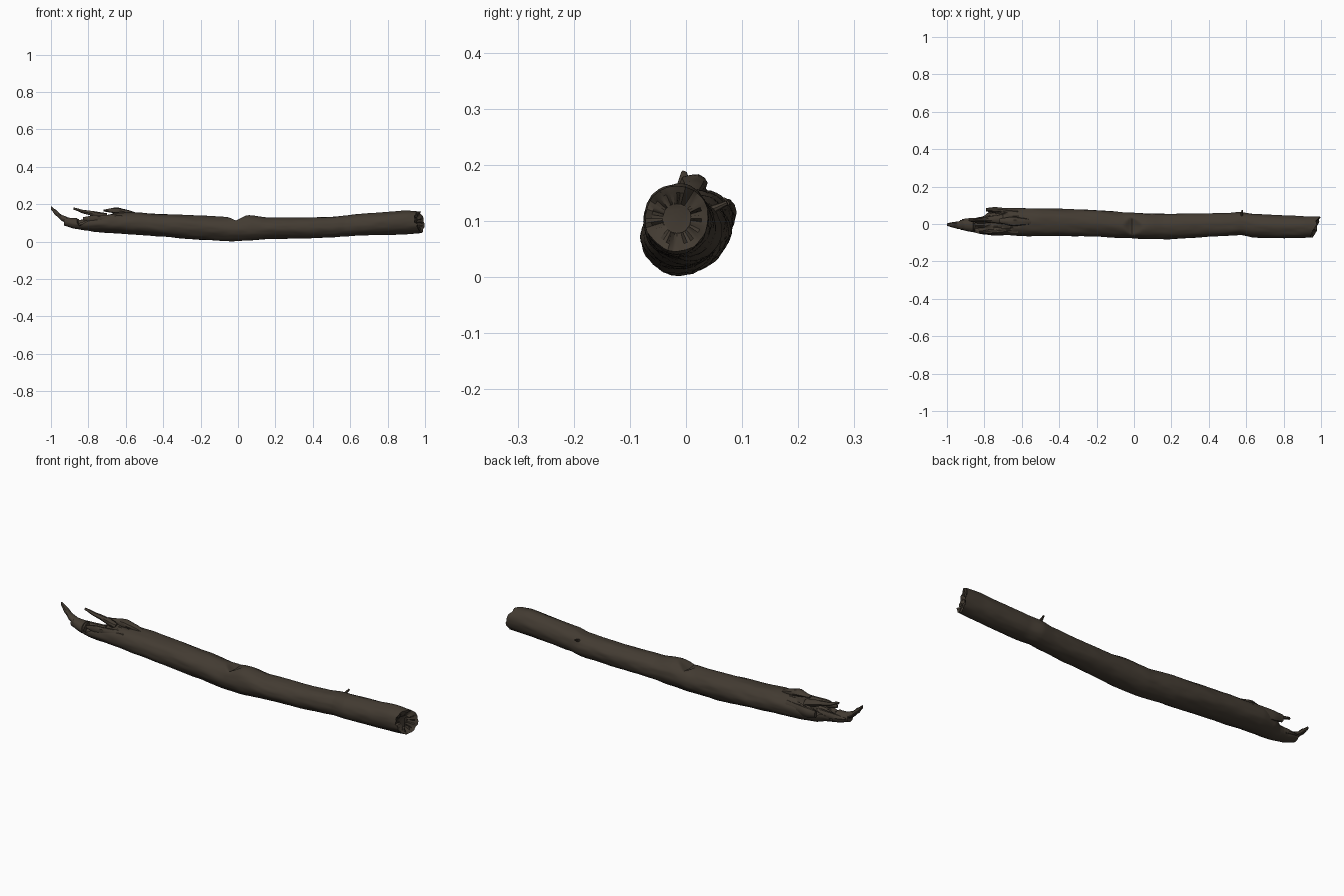
import bpy, bmesh, math, random
from mathutils import Vector, noise

random.seed(4)
bark = bpy.data.materials.new("dark brown bark")
bark.diffuse_color = (0.056, 0.044, 0.032, 1)


def lerp_station(st, x):
    """Smoothly interpolated (y0, y1, z0, z1) at x."""
    for a, b in zip(st, st[1:]):
        if x <= b[0]:
            t = (x - a[0]) / (b[0] - a[0])
            t = t * t * (3 - 2 * t) * 0.5 + t * 0.5
            return [p + (q - p) * t for p, q in zip(a[1:], b[1:])]
    return list(st[-1][1:])


def sweep(name, st, rings, sides, rough=0.0, shape=None, hollow=0.0):
    """Skin oval rings along x; shape(point) reshapes each vertex."""
    bm = bmesh.new()
    loops = []
    x0, x1 = st[0][0], st[-1][0]
    for i in range(rings + 1):
        x = x0 + (x1 - x0) * i / rings
        ya, yb, za, zb = lerp_station(st, x)
        loop = []
        for k in range(sides):
            a = 2 * math.pi * k / sides
            c, s = math.cos(a), math.sin(a)
            n = noise.noise(Vector((x * 5, c * 1.6, s * 1.6)))
            n += 0.6 * noise.noise(Vector((x * 14, c * 5, s * 5 + 7)))
            r = 1 + rough * n
            p = Vector((x, (ya + yb) / 2 + c * r * (yb - ya) / 2,
                        (za + zb) / 2 + s * r * (zb - za) / 2))
            loop.append(bm.verts.new(shape(p) if shape else p))
        loops.append(loop)
    if hollow:  # sunken rough core in the snapped end
        for f, d in ((0.8, 0.3), (0.45, 1.0)):
            mid = sum((v.co for v in loops[rings]), Vector()) / sides
            loops.append([bm.verts.new(mid.lerp(v.co, f) - Vector(
                (hollow * d * random.uniform(0.3, 1.3), 0, 0))) for v in loops[rings]])
    for p, q in zip(loops, loops[1:]):
        for k in range(sides):
            j = (k + 1) % sides
            bm.faces.new((p[k], p[j], q[j], q[k]))
    bm.faces.new(loops[0])
    bm.faces.new(loops[-1])
    bmesh.ops.recalc_face_normals(bm, faces=bm.faces)
    me = bpy.data.meshes.new(name)
    bm.to_mesh(me)
    bm.free()
    me.materials.append(bark)
    ob = bpy.data.objects.new(name, me)
    bpy.context.collection.objects.link(ob)
    bpy.context.view_layer.objects.active = ob
    ob.select_set(True)
    bpy.ops.object.shade_smooth_by_angle(angle=math.radians(35))
    ob.select_set(False)
    return ob


def trunk_shape(p):
    x, y, z = p
    # V notch across the top near the middle
    d = abs(x + 0.012)
    if d < 0.055:
        z = min(z, 0.108 + 0.55 * d + 0.1 * abs(y + 0.01))
    # torn upper face at the left end
    if x < -0.62:
        cut = 0.152 - 0.34 * max(0, -0.66 - x) + 0.7 * max(0, -0.85 - x) ** 0.9
        cut += 0.018 * noise.noise(Vector((x * 12, y * 60, 3)))
        if x > -0.86:
            z = min(z, cut)
    # slanted, jagged break at the right end
    if x > 0.9:
        w = (x - 0.9) / 0.07
        lim = 0.02 * (y + 0.015) / 0.055 + (0.01 if z < 0.1 else -0.004)
        lim += 0.012 * noise.noise(Vector((y * 40, z * 40, 1)))
        x += w * min(lim, 0.028)
    return Vector((x, y, max(z, 0.0)))


# main log: x, y min, y max, z min, z max
log = [(-0.93, -0.03, 0.02, 0.085, 0.13), (-0.87, -0.042, 0.028, 0.068, 0.125),
       (-0.81, -0.055, 0.04, 0.06, 0.135), (-0.76, -0.06, 0.075, 0.052, 0.15),
       (-0.68, -0.06, 0.088, 0.046, 0.16), (-0.55, -0.066, 0.085, 0.038, 0.157),
       (-0.4, -0.066, 0.081, 0.026, 0.148), (-0.2, -0.066, 0.075, 0.011, 0.141),
       (-0.05, -0.074, 0.061, 0.003, 0.131), (0.06, -0.081, 0.055, 0.006, 0.142),
       (0.16, -0.08, 0.055, 0.014, 0.128), (0.35, -0.073, 0.056, 0.017, 0.13),
       (0.5, -0.063, 0.06, 0.024, 0.134), (0.57, -0.059, 0.065, 0.028, 0.14),
       (0.64, -0.073, 0.054, 0.032, 0.147), (0.8, -0.076, 0.046, 0.038, 0.158),
       (0.9, -0.074, 0.042, 0.041, 0.167), (0.97, -0.073, 0.04, 0.046, 0.163)]
sweep("log_trunk", log, 190, 44, 0.05, trunk_shape, 0.03)

# long torn tip curling up at the left end
sweep("torn_tip", [(-1.0, -0.01, 0.003, 0.17, 0.19), (-0.975, -0.018, 0.008, 0.138, 0.172),
                   (-0.94, -0.026, 0.012, 0.108, 0.142), (-0.9, -0.036, 0.02, 0.078, 0.126),
                   (-0.85, -0.04, 0.02, 0.072, 0.12)], 26, 16, 0.22)

# splinters and raised flakes around the break
splinters = {
    "upper_splinter": [(-0.88, 0.012, 0.022, 0.17, 0.182), (-0.82, 0.012, 0.034, 0.148, 0.168),
                       (-0.7, 0.0, 0.05, 0.115, 0.155)],
    "back_splinter": [(-0.79, 0.066, 0.086, 0.1, 0.135), (-0.74, 0.06, 0.09, 0.09, 0.14),
                      (-0.62, 0.045, 0.082, 0.09, 0.145)],
    "low_splinter": [(-0.92, 0.012, 0.026, 0.1, 0.112), (-0.86, 0.005, 0.032, 0.085, 0.115),
                     (-0.76, 0.0, 0.04, 0.08, 0.12)],
    "front_splinter": [(-0.83, -0.05, -0.038, 0.115, 0.13), (-0.77, -0.056, -0.03, 0.1, 0.142),
                       (-0.62, -0.05, -0.01, 0.1, 0.15)],
    "bark_flake": [(-0.72, 0.005, 0.03, 0.162, 0.172), (-0.65, -0.012, 0.042, 0.15, 0.186),
                   (-0.6, -0.005, 0.035, 0.145, 0.174), (-0.52, 0.0, 0.02, 0.13, 0.15)],
}
for name, st in splinters.items():
    sweep(name, st, 18, 10, 0.3)

# small twig stub on the upper back side
stub = sweep("twig_stub", [(0, -0.008, 0.008, -0.008, 0.008),
                           (0.035, -0.004, 0.005, -0.005, 0.004)], 4, 8, 0.2)
stub.location = (0.575, 0.042, 0.118)
stub.rotation_euler = (0, math.radians(-25), math.radians(80))
